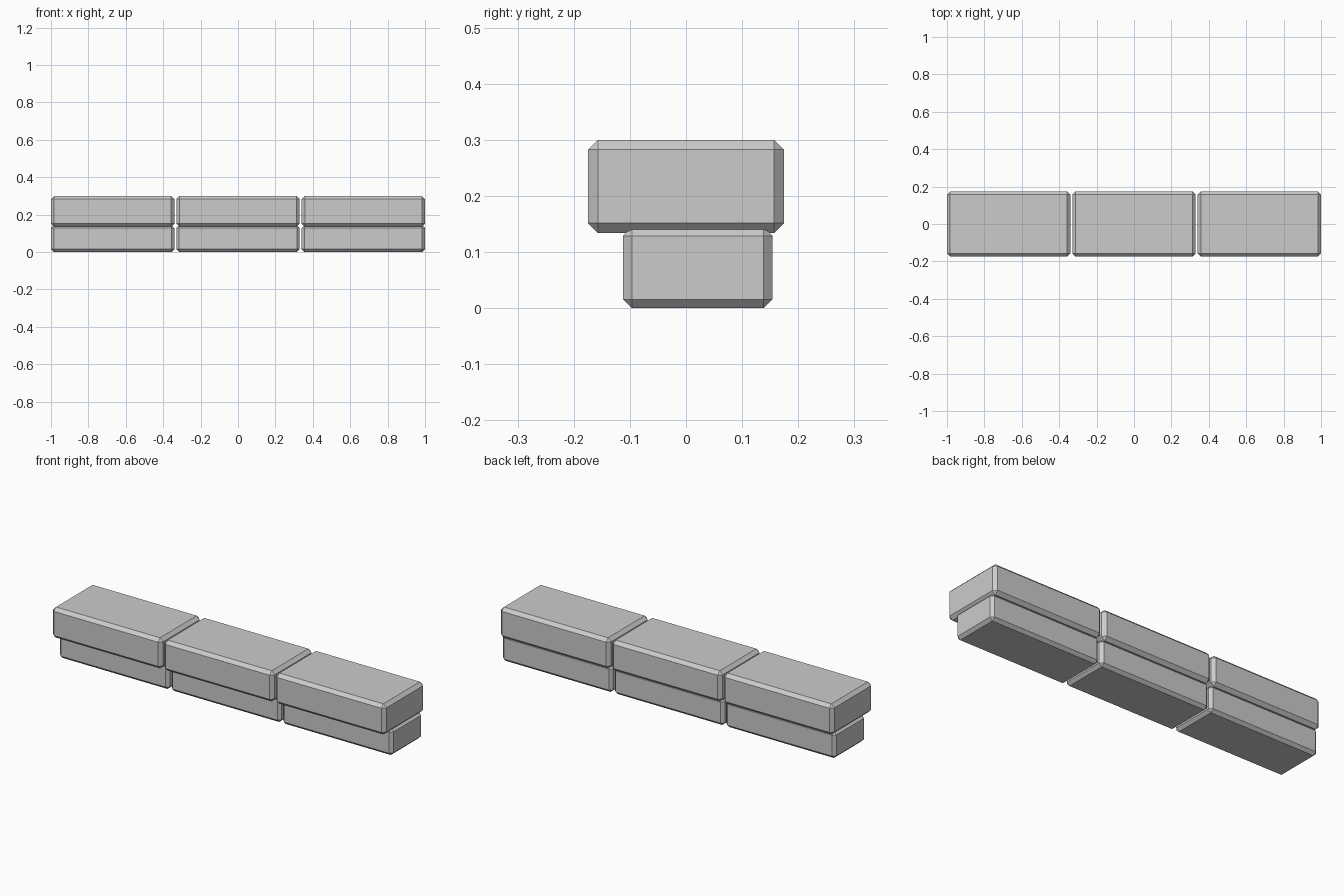
import bpy, bmesh

if "Cube" in bpy.data.objects:
    bpy.data.objects.remove(bpy.data.objects["Cube"])


def stone(name, lo, hi, chamfer):
    # flat-chamfered block between two opposite corners
    bm = bmesh.new()
    bmesh.ops.create_cube(bm, size=1)
    for v in bm.verts:
        for i in range(3):
            v.co[i] = hi[i] if v.co[i] > 0 else lo[i]
    bmesh.ops.bevel(bm, geom=bm.edges[:], offset=chamfer, offset_type='OFFSET',
                    segments=1, profile=0.5, affect='EDGES')
    bmesh.ops.recalc_face_normals(bm, faces=bm.faces[:])
    mesh = bpy.data.meshes.new(name)
    bm.to_mesh(mesh)
    bm.free()
    ob = bpy.data.objects.new(name, mesh)
    bpy.context.collection.objects.link(ob)
    return ob


half = 0.33    # half the length of one stone
pitch = 0.67   # spacing along the row

for i, side in enumerate(("left", "middle", "right")):
    x = (i - 1) * pitch
    # narrow lower course, set back from the front
    stone(f"lower_stone_{side}", (x - half, -0.112, 0), (x + half, 0.154, 0.1445), 0.0155)
    # wide capping course, sunk slightly into the lower one
    stone(f"cap_stone_{side}", (x - half, -0.1745, 0.134), (x + half, 0.1745, 0.30), 0.0175)
